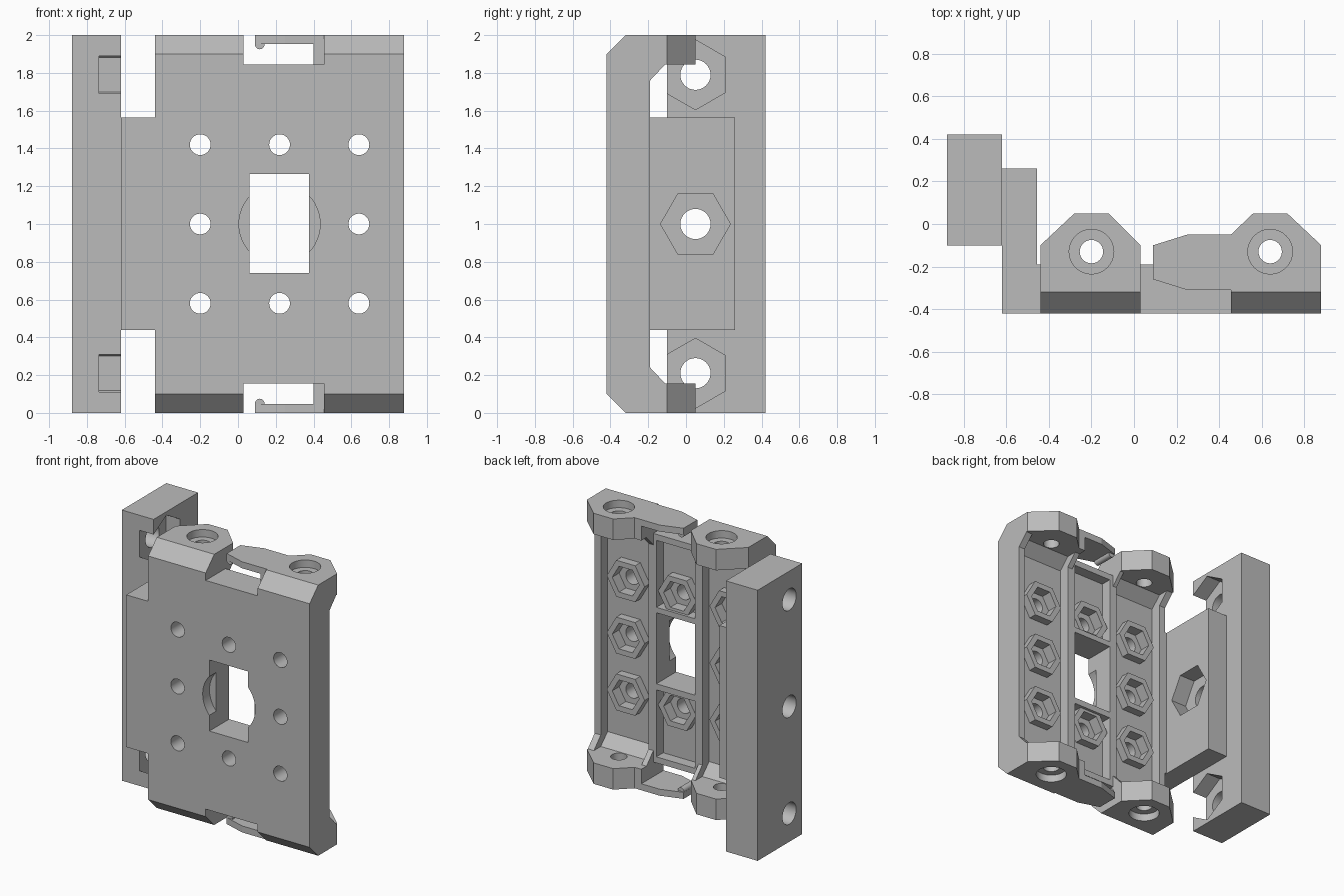
import bpy, bmesh, math
from mathutils import Vector

if "Cube" in bpy.data.objects:
    bpy.data.objects.remove(bpy.data.objects["Cube"])

grey = bpy.data.materials.new("plain_grey")
grey.diffuse_color = (0.5, 0.5, 0.5, 1)
grey.use_nodes = True
grey.node_tree.nodes["Principled BSDF"].inputs["Base Color"].default_value = grey.diffuse_color


def prism(name, pts, axis, a, b):
    """Extrude a 2D outline along an axis from a to b (outline uses the other two axes in order)."""
    def place(p, d):
        return {'x': (d, p[0], p[1]), 'y': (p[0], d, p[1]), 'z': (p[0], p[1], d)}[axis]
    bm = bmesh.new()
    lo = [bm.verts.new(place(p, a)) for p in pts]
    hi = [bm.verts.new(place(p, b)) for p in pts]
    n = len(pts)
    bm.faces.new(lo)
    bm.faces.new(hi[::-1])
    for i in range(n):
        bm.faces.new((lo[i], hi[i], hi[(i + 1) % n], lo[(i + 1) % n]))
    bmesh.ops.recalc_face_normals(bm, faces=bm.faces)
    me = bpy.data.meshes.new(name)
    bm.to_mesh(me)
    bm.free()
    me.materials.append(grey)
    ob = bpy.data.objects.new(name, me)
    bpy.context.collection.objects.link(ob)
    return ob


def box(name, x0, x1, y0, y1, z0, z1):
    return prism(name, [(x0, y0), (x1, y0), (x1, y1), (x0, y1)], 'z', z0, z1)


def ngon(u, v, r, n=32, turn=0.0):
    return [(u + r * math.cos(turn + math.tau * i / n),
             v + r * math.sin(turn + math.tau * i / n)) for i in range(n)]


def cut(ob, cutters):
    """Subtract cutters, apply, then remove them."""
    for c in cutters:
        m = ob.modifiers.new("cut", 'BOOLEAN')
        m.operation, m.solver, m.object = 'DIFFERENCE', 'EXACT', c
    bpy.context.view_layer.update()
    me = bpy.data.meshes.new_from_object(ob.evaluated_get(bpy.context.evaluated_depsgraph_get()))
    ob.modifiers.clear()
    ob.data = me
    for c in cutters:
        bpy.data.objects.remove(c)
    return ob


def finish(ob):
    for o in bpy.context.selected_objects:
        o.select_set(False)
    ob.select_set(True)
    bpy.context.view_layer.objects.active = ob
    bpy.ops.object.shade_smooth_by_angle(angle=math.radians(25))


FRONT, FLOOR, RIM = -0.42, -0.27, -0.19
COLS, ROWS = (-0.20, 0.22, 0.64), (0.58, 1.0, 1.42)
nuts = [(x, z) for x in COLS for z in ROWS if (x, z) != (0.22, 1.0)]


def nut_cutters(x, z):
    return [prism("c", ngon(x, z, 0.055), 'y', -0.5, 0),
            prism("c", ngon(x, z, 0.11, 6), 'y', -0.29, 0)]


# Main plate: chamfered ends, channels on the back, window and bolt holes
c = 0.10
plate = prism("main_plate", [(FRONT, c), (FRONT + c, 0), (RIM, 0), (RIM, 2),
                             (FRONT + c, 2), (FRONT, 2 - c)], 'x', -0.44, 0.88)
cutters = [box("c", 0.03, 0.455, -0.5, 0, 1.845, 2.1),
           box("c", 0.03, 0.455, -0.5, 0, -0.1, 0.155),
           box("c", -0.39, 0.0, FLOOR, 0, 0.155, 1.845),
           box("c", 0.44, 0.83, FLOOR, 0, 0.155, 1.845),
           box("c", 0.06, 0.375, FLOOR, 0, 1.305, 1.80),
           box("c", 0.06, 0.375, FLOOR, 0, 0.20, 0.695),
           box("c", 0.06, 0.375, -0.5, 0, 0.74, 1.265),
           prism("c", ngon(0.22, 1.0, 0.215, 48), 'y', -0.5, -0.34)]
for x, z in nuts:
    cutters += nut_cutters(x, z)
for x in (-0.20, 0.64):
    cutters += [prism("c", ngon(x, -0.13, 0.055), 'z', -0.1, 0.2),
                prism("c", ngon(x, -0.13, 0.055), 'z', 1.8, 2.1),
                prism("c", ngon(x, -0.13, 0.105), 'z', -0.1, 0.055),
                prism("c", ngon(x, -0.13, 0.105), 'z', 1.945, 2.1)]
finish(cut(plate, cutters))

# Hexagonal nut holders on the channel floors
for x, z in nuts:
    boss = prism("nut_holder", ngon(x, z, 0.155, 6), 'y', FLOOR - 0.005, -0.21)
    finish(cut(boss, nut_cutters(x, z)))

# End caps, gussets and latches, repeated at the top and bottom
left_cap = [(-0.44, RIM), (-0.44, -0.10), (-0.28, 0.05), (-0.12, 0.05), (0.03, -0.10), (0.03, RIM)]
right_cap = [(0.455, RIM), (0.455, -0.05), (0.56, 0.05), (0.72, 0.05), (0.88, -0.10), (0.88, RIM)]
latch = [(0.09, -0.10), (0.25, -0.05), (0.46, -0.05), (0.46, -0.31), (0.25, -0.31), (0.09, -0.26)]
for end in ("top", "bottom"):
    def fz(z):
        return z if end == "top" else 2 - z
    for name, outline, x in (("left", left_cap, -0.20), ("right", right_cap, 0.64)):
        cap = prism(f"{end}_{name}_cap", outline, 'z', fz(1.845), fz(2))
        finish(cut(cap, [prism("c", ngon(x, -0.13, 0.055), 'z', fz(1.8), fz(2.1)),
                         prism("c", ngon(x, -0.13, 0.105), 'z', fz(1.945), fz(2.1))]))
    for x0, x1 in ((-0.44, -0.39), (0.0, 0.03), (0.40, 0.44), (0.83, 0.88)):
        prism(f"{end}_wall_gusset", [(RIM, fz(1.76)), (-0.11, fz(1.845)), (RIM, fz(1.845))], 'x', x0, x1)
    for x0, x1 in ((-0.39, 0.0), (0.44, 0.83)):
        prism(f"{end}_channel_gusset",
              [(FLOOR, fz(1.765)), (RIM, fz(1.845)), (FLOOR, fz(1.845))], 'x', x0, x1)
    prism(f"{end}_latch", latch, 'z', fz(1.952), fz(2))
    box(f"{end}_latch_root", 0.40, 0.456, -0.31, -0.05, fz(1.845), fz(1.96))
    finish(prism(f"{end}_latch_bump", ngon(0.115, fz(1.95), 0.025, 20), 'y', -0.262, -0.105))

# Connecting block with a hexagonal nut pocket
block = box("connecting_block", -0.62, -0.455, FRONT, 0.26, 0.44, 1.565)
finish(cut(block, [prism("c", ngon(0.05, 1.0, 0.08), 'x', -0.7, -0.3),
                   prism("c", ngon(0.05, 1.0, 0.185, 6), 'x', -0.58, -0.3)]))
box("block_joint", -0.456, -0.439, FRONT, RIM, 0.44, 1.565)

# Side rail with three bolt holes and two nut pockets
rail = box("side_rail", -0.88, -0.62, -0.10, 0.42, 0, 2)
holes = [prism("c", ngon(0.05, z, 0.08), 'x', -1, -0.5) for z in (0.21, 1.0, 1.79)]
holes += [prism("c", ngon(0.05, z, 0.185, 6, math.pi / 6), 'x', -0.735, -0.5) for z in (0.21, 1.79)]
finish(cut(rail, holes))
